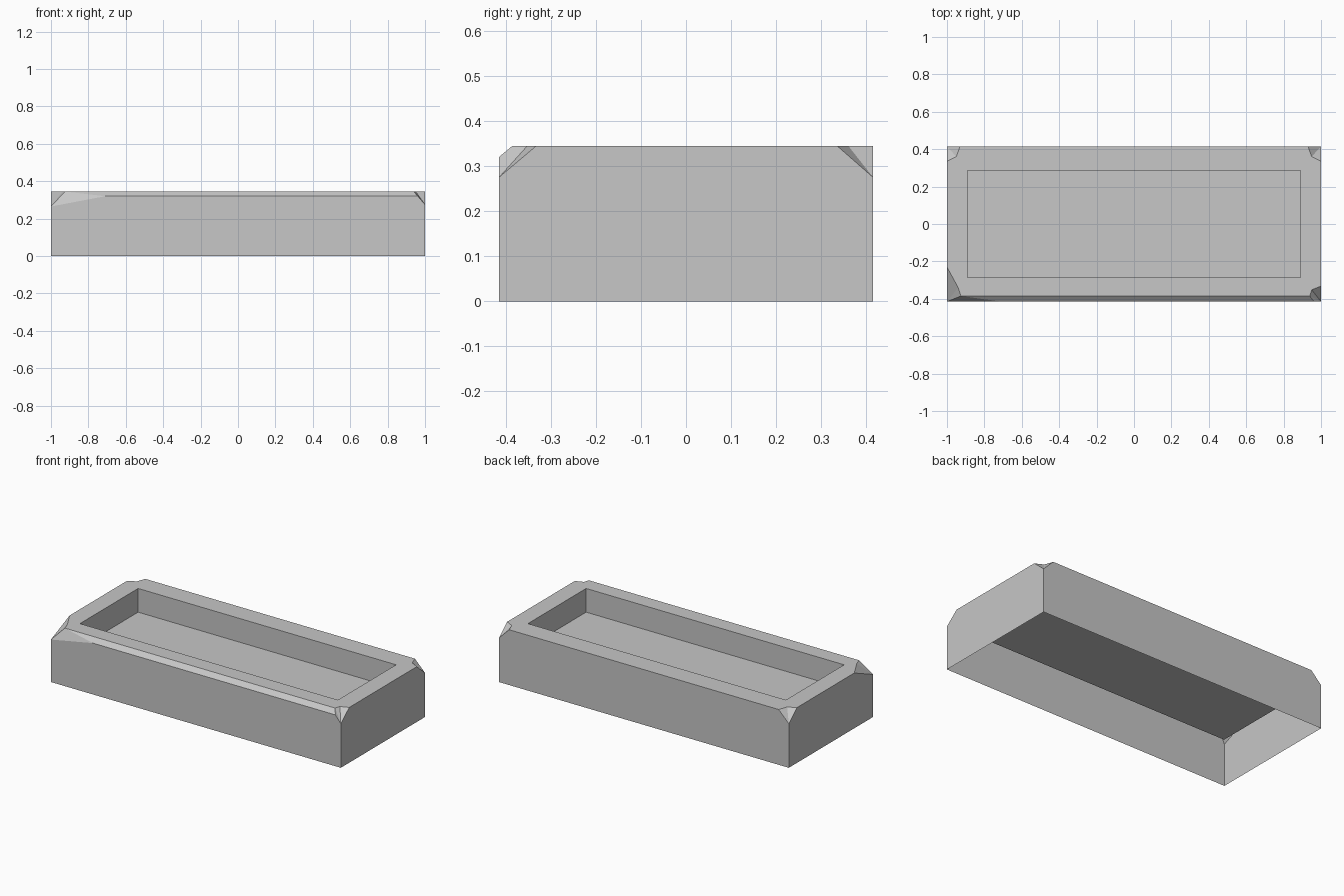
import bpy
import bmesh
from mathutils import Vector

old = bpy.data.objects.get("Cube")
if old:
    bpy.data.objects.remove(old)

# Plain grey stone
stone = bpy.data.materials.new("grey_stone")
stone.use_nodes = True
grey = (0.57, 0.57, 0.57, 1)
stone.diffuse_color = grey
stone.node_tree.nodes["Principled BSDF"].inputs["Base Color"].default_value = grey

HX, HY, TOP = 1.0, 0.415, 0.345      # half length, half width, height
FLOOR = 0.197                        # height of the recess floor
BEVEL_Z = 0.32                       # lower edge of the front bevel


def build(name, faces):
    """Make a flat shaded object from polygons wound outward."""
    bm = bmesh.new()
    for points in faces:
        bm.faces.new([bm.verts.new(p) for p in points])
    bmesh.ops.remove_doubles(bm, verts=bm.verts, dist=0.0005)
    mesh = bpy.data.meshes.new(name)
    bm.to_mesh(mesh)
    bm.free()
    mesh.materials.append(stone)
    obj = bpy.data.objects.new(name, mesh)
    bpy.context.scene.collection.objects.link(obj)
    return obj


# Chipped corners, counterclockwise from the front at -x:
# signs, rim points (start, dent, end) and the height of the chip's low point
corners = [
    ((-1, -1), [(-1, -0.23), (-0.94, -0.34), (-0.925, -0.385)], 0.265),
    ((1, -1), [(0.94, -0.385), (0.95, -0.352), (1, -0.332)], 0.275),
    ((1, 1), [(1, 0.335), (0.95, 0.36), (0.93, HY)], 0.275),
    ((-1, 1), [(-0.93, HY), (-0.95, 0.36), (-1, 0.335)], 0.275),
]
foot, low, rim, inner = [], [], [], []
for (sx, sy), points, z in corners:
    foot.append(Vector((sx * HX, sy * HY, 0)))
    low.append(Vector((sx * HX, sy * HY, z)))
    rim.append([Vector((x, y, TOP)) for x, y in points])
    inner.append(Vector((sx * 0.89, sy * 0.287, TOP)))

# Ends of the bevel along the front edge
bevel_start = Vector((-0.71, -HY, BEVEL_Z))
bevel_end = Vector((0.962, -HY, BEVEL_Z))

# Outer shell, open underneath
shell = []
for i in range(4):
    j = (i + 1) % 4
    first, dent, last = rim[i]
    next_first, next_dent, _ = rim[j]
    # Top border on this side
    shell.append([inner[i], dent, last, next_first, next_dent, inner[j]])
    # Outside wall
    upper = [bevel_end, bevel_start] if i == 0 else [next_first, last]
    shell.append([foot[i], foot[j], low[j], *upper, low[i]])
    # Chipped corner
    shell.append([low[i], dent, first])
    shell.append([low[i], last, dent])

# Front bevel and its broken facets
shell.append([bevel_start, bevel_end, rim[1][0], rim[0][2]])
shell.append([low[0], bevel_start, rim[0][2]])
shell.append([low[1], rim[1][0], bevel_end])
build("outer_shell", shell)

# Sunken recess
sunk = [Vector((p.x, p.y, FLOOR)) for p in inner]
recess = [sunk]
for i in range(4):
    j = (i + 1) % 4
    recess.append([inner[i], inner[j], sunk[j], sunk[i]])
build("recess", recess)
